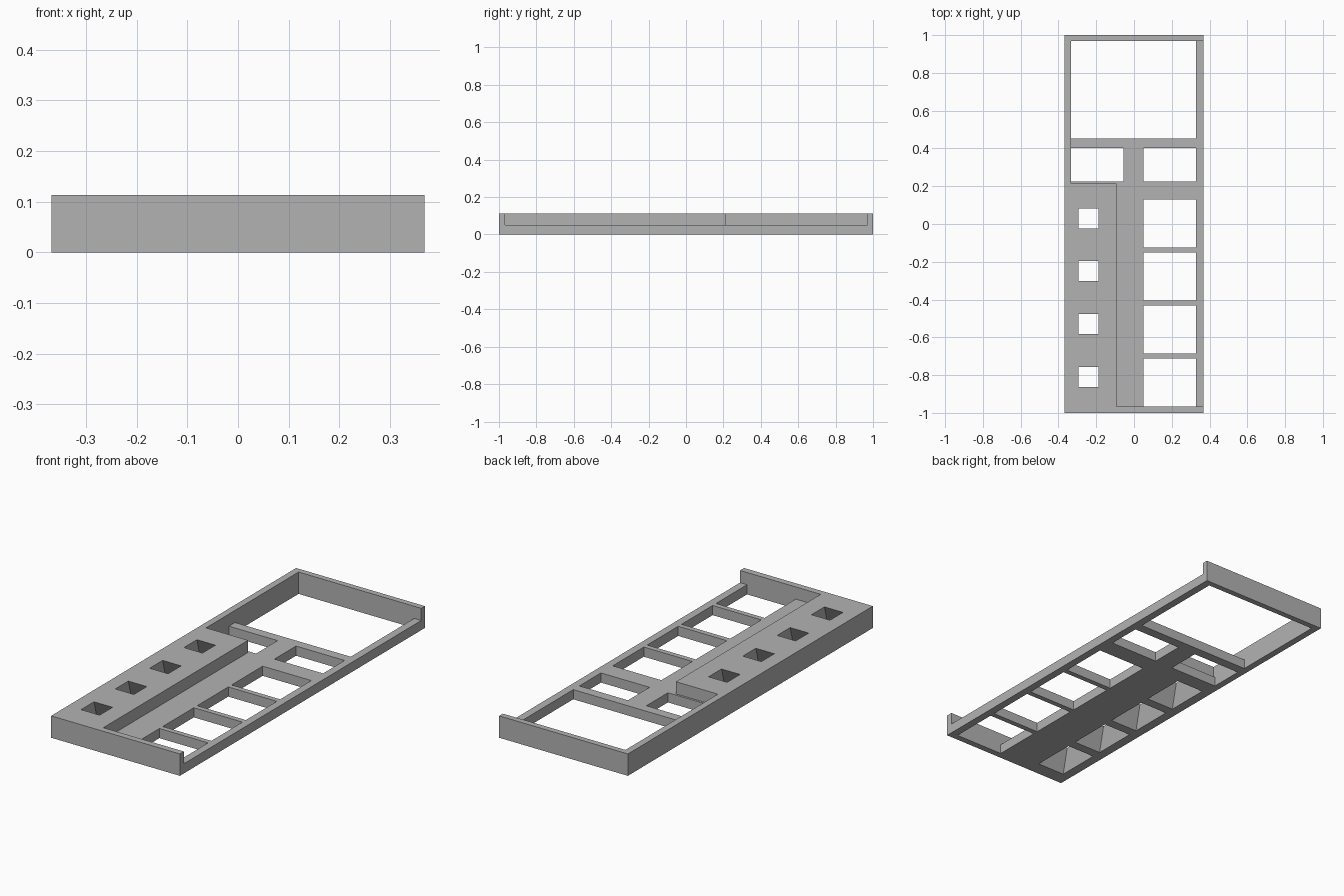
import bpy
import bmesh

cube = bpy.data.objects.get("Cube")
if cube:
    bpy.data.objects.remove(cube, do_unlink=True)

HALF_W, HALF_L, TOP, DECK = 0.368, 1.0, 0.113, 0.05
WALL_X, BLOCK_X = -0.333, -0.093
FRONT_Y, BLOCK_Y, BACK_Y = -0.967, 0.215, 0.97
SLOT_X = (0.05, 0.328)
PITCH = 0.28

grey = bpy.data.materials.new("plain grey")
grey.use_nodes = True
grey.diffuse_color = (0.45, 0.45, 0.45, 1)
grey.node_tree.nodes["Principled BSDF"].inputs["Base Color"].default_value = grey.diffuse_color


def loft(name, bottom, top, z0, z1):
    """Closed solid between two outlines with matching corner counts."""
    bm = bmesh.new()
    low = [bm.verts.new((x, y, z0)) for x, y in bottom]
    high = [bm.verts.new((x, y, z1)) for x, y in top]
    bm.faces.new(low)
    bm.faces.new(high)
    for i in range(len(low)):
        j = (i + 1) % len(low)
        bm.faces.new((low[i], low[j], high[j], high[i]))
    bmesh.ops.recalc_face_normals(bm, faces=bm.faces)
    mesh = bpy.data.meshes.new(name)
    bm.to_mesh(mesh)
    bm.free()
    mesh.materials.append(grey)
    obj = bpy.data.objects.new(name, mesh)
    bpy.context.collection.objects.link(obj)
    return obj


def rect(x0, x1, y0, y1):
    return [(x0, y0), (x1, y0), (x1, y1), (x0, y1)]


def centred(cx, cy, hx, hy):
    return rect(cx - hx, cx + hx, cy - hy, cy + hy)


def cut(target, cutter):
    cutter.hide_render = True
    mod = target.modifiers.new("cut", 'BOOLEAN')
    mod.operation = 'DIFFERENCE'
    mod.solver = 'EXACT'
    mod.object = cutter
    bpy.context.view_layer.objects.active = target
    bpy.ops.object.modifier_apply(modifier=mod.name)
    bpy.data.objects.remove(cutter, do_unlink=True)


# Solid tray body
outline = rect(-HALF_W, HALF_W, -HALF_L, HALF_L)
tray = loft("tray_frame", outline, outline, 0, TOP)

# Stepped recess, open along the left side, leaving a raised block and walls
side = HALF_W + 0.1
recess = [(BLOCK_X, FRONT_Y), (side, FRONT_Y), (side, BACK_Y),
          (WALL_X, BACK_Y), (WALL_X, BLOCK_Y), (BLOCK_X, BLOCK_Y)]
cut(tray, loft("recess_cutter", recess, recess, DECK, TOP + 0.1))

# Through openings: large bay, two small bays, row of four slots
openings = [rect(WALL_X, SLOT_X[1], 0.452, BACK_Y),
            rect(WALL_X, -0.055, 0.226, 0.402),
            rect(*SLOT_X, 0.226, 0.402)]
for i in range(4):
    y = FRONT_Y + i * (PITCH + 0.001)
    openings.append(rect(*SLOT_X, y, y + 0.254))
for shape in openings:
    cut(tray, loft("opening_cutter", shape, shape, -0.1, DECK + 0.03))

# Tapered sockets through the raised block, wider underneath
for i in range(4):
    y = -0.81 + i * PITCH
    cut(tray, loft("socket_cutter", centred(-0.24, y, 0.079, 0.115),
                   centred(-0.24, y, 0.053, 0.053), 0, TOP))
